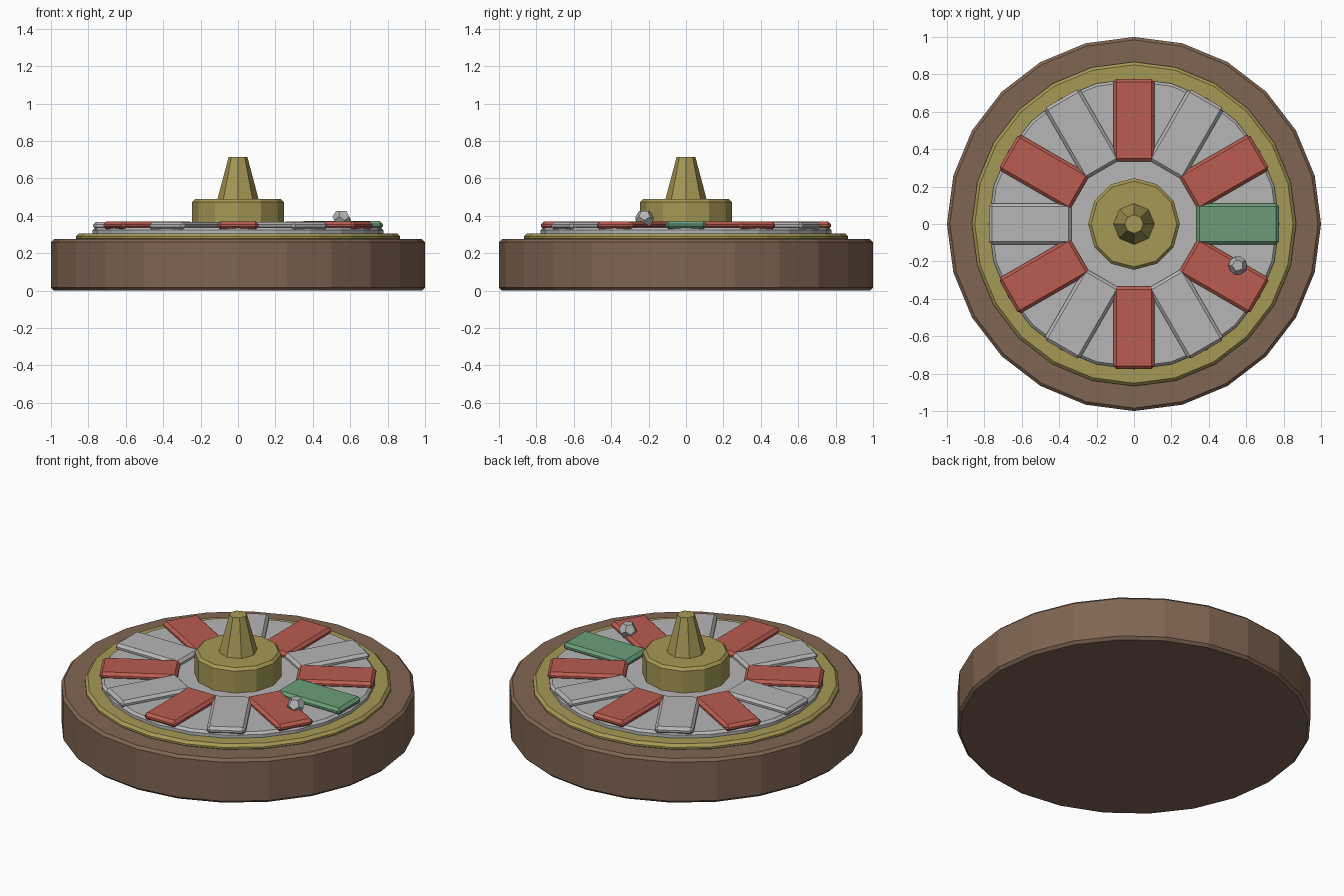
import bpy, bmesh, math
from mathutils import Matrix, Vector

if "Cube" in bpy.data.objects:
    bpy.data.objects.remove(bpy.data.objects["Cube"])


def material(name, rgb):
    m = bpy.data.materials.new(name)
    lin = [((c / 255 + 0.055) / 1.055) ** 2.4 for c in rgb]
    m.diffuse_color = (*lin, 1)
    m.use_nodes = True
    m.node_tree.nodes["Principled BSDF"].inputs["Base Color"].default_value = m.diffuse_color
    return m


brown = material("brown_wood", (128, 101, 82))
gold = material("brass", (165, 153, 85))
silver = material("silver", (182, 182, 182))
red = material("red", (186, 92, 80))
green = material("green", (107, 158, 121))


def finish(name, bm, mat):
    bmesh.ops.recalc_face_normals(bm, faces=bm.faces)
    mesh = bpy.data.meshes.new(name)
    bm.to_mesh(mesh)
    bm.free()
    mesh.materials.append(mat)
    obj = bpy.data.objects.new(name, mesh)
    bpy.context.collection.objects.link(obj)
    return obj


def lathe(name, profile, sides, mat):
    """Faceted solid of revolution from (radius, z) points, capped at both ends."""
    bm = bmesh.new()
    rings = []
    for r, z in profile:
        rings.append([bm.verts.new((r * math.sin(2 * math.pi * i / sides),
                                    r * math.cos(2 * math.pi * i / sides), z))
                      for i in range(sides)])
    for a, b in zip(rings, rings[1:]):
        for i in range(sides):
            j = (i + 1) % sides
            bm.faces.new((a[i], a[j], b[j], b[i]))
    bm.faces.new(rings[0])
    bm.faces.new(rings[-1])
    return finish(name, bm, mat)


def disc(name, r, z0, z1, bev, sides, mat):
    return lathe(name, [(r - bev, z0), (r, z0 + bev), (r, z1 - bev), (r - bev, z1)], sides, mat)


# Stacked wheel body
disc("base", 1.0, 0.0, 0.275, 0.016, 24, brown)
disc("brass_rim", 0.867, 0.262, 0.305, 0.016, 24, gold)
disc("wheel_plate", 0.777, 0.285, 0.338, 0.014, 24, silver)

# Central hub and spindle
disc("hub", 0.245, 0.30, 0.49, 0.016, 12, gold)
lathe("spindle", [(0.115, 0.47), (0.05, 0.715)], 8, gold)

# Twelve radial pockets: one green, the rest alternating red and silver
for k in range(12):
    mat, lift = (green, 0.004) if k == 0 else (red, 0.002) if k % 2 else (silver, 0)
    bm = bmesh.new()
    bmesh.ops.create_cube(bm, size=1, matrix=Matrix.Diagonal((0.44, 0.22, 0.044, 1)))
    bmesh.ops.bevel(bm, geom=bm.edges[:], offset=0.016, segments=1, affect='EDGES')
    bm.transform(Matrix.Rotation(math.radians(30 * k), 4, 'Z')
                 @ Matrix.Translation((0.555, 0, 0.346 + lift)))
    finish(f"pocket_{k + 1}", bm, mat)

# Ball: dodecahedron made as the dual of an icosahedron
ico = bmesh.new()
bmesh.ops.create_icosphere(ico, subdivisions=1, radius=1)
bm = bmesh.new()
for f in ico.faces:
    bm.verts.new(f.calc_center_median().normalized() * 0.051 + Vector((0.555, -0.222, 0.385)))
ico.free()
bmesh.ops.convex_hull(bm, input=bm.verts[:])
bmesh.ops.dissolve_limit(bm, angle_limit=0.05, verts=bm.verts[:], edges=bm.edges[:])
finish("ball", bm, silver)
